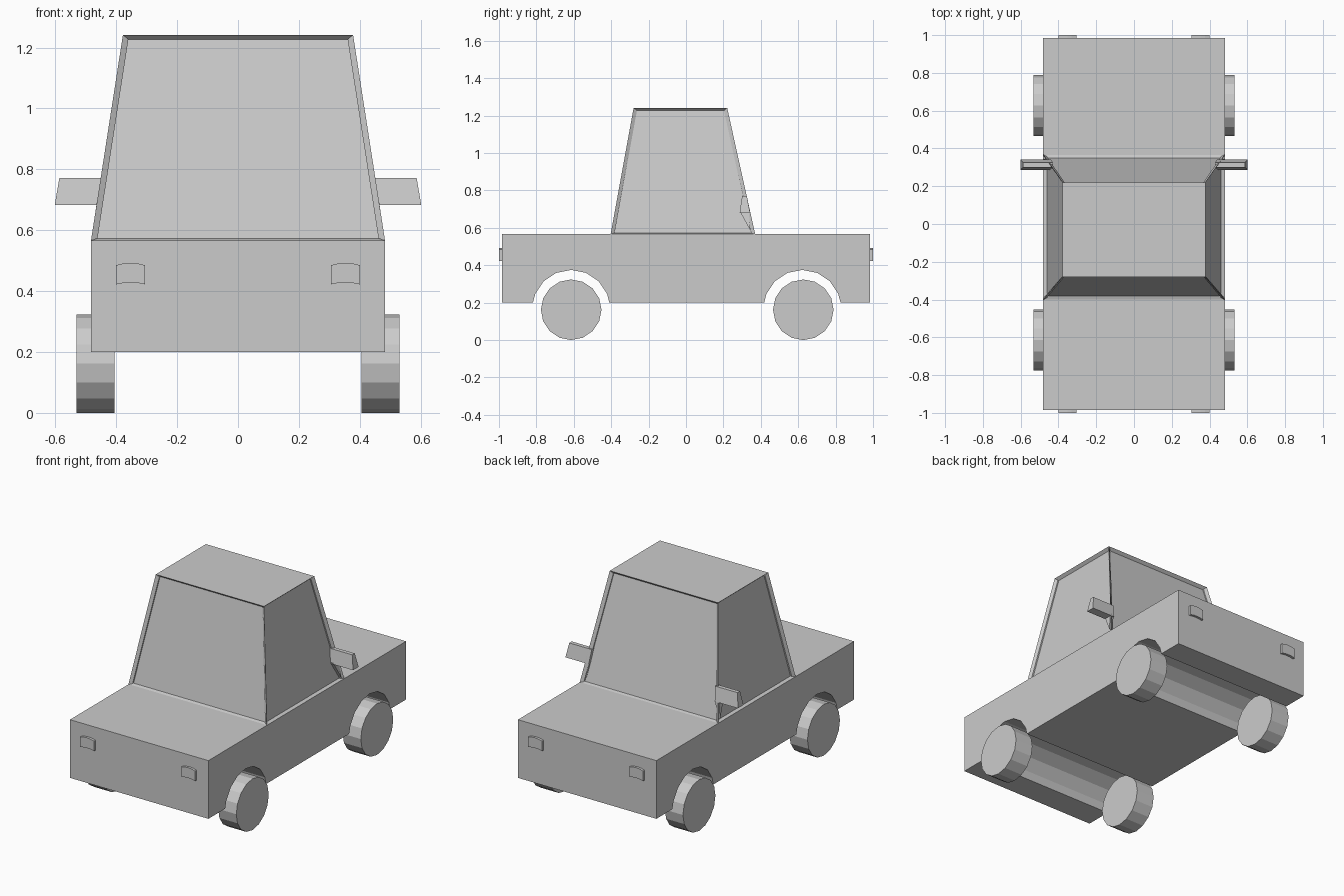
import bpy, bmesh
from math import pi, cos, sin

if "Cube" in bpy.data.objects:
    bpy.data.objects.remove(bpy.data.objects["Cube"])


def loft(name, a, b, window_inset=0.0, depth=0.0):
    """Solid joining two matching loops; its side faces may be inset as windows."""
    bm = bmesh.new()
    va = [bm.verts.new(p) for p in a]
    vb = [bm.verts.new(p) for p in b]
    n = len(a)
    sides = [bm.faces.new((va[i], va[(i + 1) % n], vb[(i + 1) % n], vb[i])) for i in range(n)]
    bm.faces.new(va[::-1])
    bm.faces.new(vb)
    bmesh.ops.recalc_face_normals(bm, faces=bm.faces[:])
    if window_inset:
        bmesh.ops.inset_individual(bm, faces=sides, thickness=window_inset, depth=depth)
    me = bpy.data.meshes.new(name)
    bm.to_mesh(me)
    bm.free()
    ob = bpy.data.objects.new(name, me)
    bpy.context.collection.objects.link(ob)
    return ob


def rect(x, y0, y1, z):
    return [(-x, y0, z), (x, y0, z), (x, y1, z), (-x, y1, z)]


# Body: side profile with wheel arches, extruded across the width
profile = [(0.985, 0.567), (-0.985, 0.567), (-0.985, 0.2)]
for cy in (-0.614, 0.622):
    profile.append((cy - 0.204, 0.2))
    for k in range(7, 0, -1):
        t = k * pi / 8
        profile.append((cy + 0.208 * cos(t), 0.167 + 0.208 * sin(t)))
    profile.append((cy + 0.204, 0.2))
profile.append((0.985, 0.2))
loft("body", [(-0.483, y, z) for y, z in profile], [(0.483, y, z) for y, z in profile])

# Cabin with recessed windows on all four sides
loft("cabin", rect(0.483, -0.403, 0.37, 0.566), rect(0.378, -0.28, 0.22, 1.242),
     window_inset=0.016, depth=-0.02)

# Wheels
circle = [(0.162 * cos(k * pi / 8), 0.162 * sin(k * pi / 8)) for k in range(16)]
for s, side in ((-1, "left"), (1, "right")):
    for cy, end in ((-0.614, "front"), (0.627, "rear")):
        loft(f"{end}_{side}_wheel",
             [(s * 0.405, cy + u, 0.162 + v) for u, v in circle],
             [(s * 0.531, cy + u, 0.162 + v) for u, v in circle])

    # Lamps with a gently curved top and bottom edge
    lamp = [(0.305, 0.422), (0.33, 0.427), (0.353, 0.428), (0.376, 0.427), (0.401, 0.422),
            (0.401, 0.485), (0.376, 0.491), (0.353, 0.493), (0.33, 0.491), (0.305, 0.485)]
    for e, end in ((-1, "front"), (1, "rear")):
        loft(f"{end}_{side}_lamp",
             [(s * x, e * 0.97, z) for x, z in lamp],
             [(s * x, e * 1.0, z) for x, z in lamp])

    # Side mirror, tapering upwards
    loft(f"{side}_mirror",
         [(s * x, y, 0.683) for x, y in ((0.44, 0.287), (0.602, 0.287), (0.602, 0.342), (0.44, 0.342))],
         [(s * x, y, 0.771) for x, y in ((0.43, 0.3), (0.587, 0.3), (0.587, 0.325), (0.43, 0.325))])

    # Triangular mirror mount in the window corner
    loft(f"{side}_mirror_mount",
         [(s * 0.44, 0.287, 0.69), (s * 0.455, 0.345, 0.583), (s * 0.44, 0.335, 0.69)],
         [(s * 0.464, 0.287, 0.69), (s * 0.48, 0.345, 0.583), (s * 0.464, 0.335, 0.69)])
